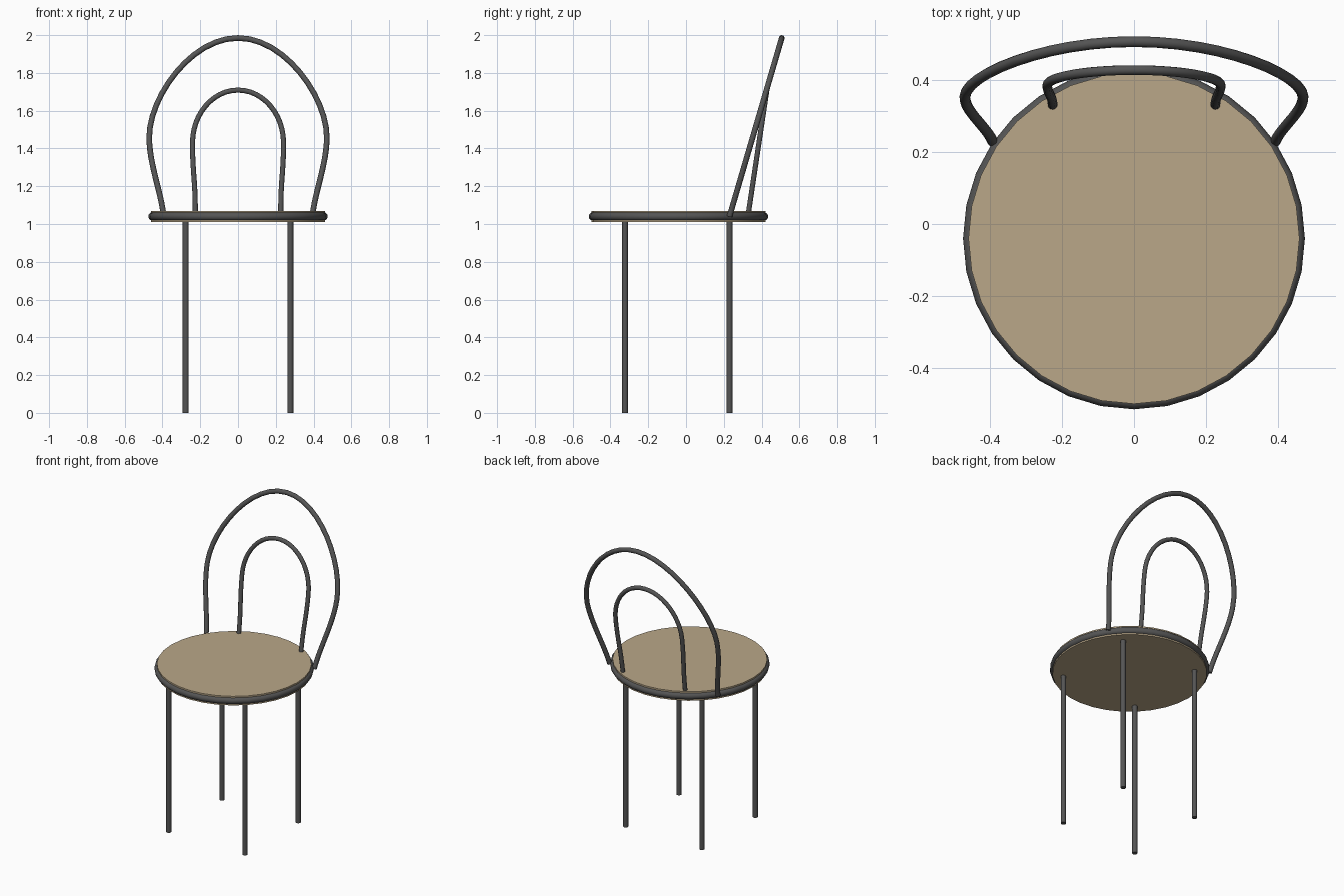
import bpy, math
from mathutils import Vector

if "Cube" in bpy.data.objects:
    bpy.data.objects.remove(bpy.data.objects["Cube"])

CENTRE_Y = -0.04


def material(name, colour):
    m = bpy.data.materials.new(name)
    m.diffuse_color = colour
    m.use_nodes = True
    m.node_tree.nodes["Principled BSDF"].inputs["Base Color"].default_value = m.diffuse_color
    return m


metal = material("dark_metal", (0.09, 0.09, 0.09, 1))
wood = material("tan_wood", (0.49, 0.39, 0.25, 1))


def finish(name, mat, smooth=True):
    ob = bpy.context.object
    ob.name = name
    ob.data.materials.append(mat)
    if smooth:
        bpy.ops.object.shade_smooth_by_angle(angle=math.radians(40))
    return ob


# Seat disc and the metal rim around it
bpy.ops.mesh.primitive_cylinder_add(vertices=32, radius=0.46, depth=0.06,
                                    location=(0, CENTRE_Y, 1.04))
finish("seat", wood)
bpy.ops.mesh.primitive_torus_add(major_segments=32, minor_segments=12, major_radius=0.453,
                                 minor_radius=0.022, location=(0, CENTRE_Y, 1.04))
finish("seat_rim", metal)

# Four straight legs
for y, row in ((-0.323, "front"), (0.23, "back")):
    for x, side in ((-0.277, "left"), (0.277, "right")):
        bpy.ops.mesh.primitive_cylinder_add(vertices=16, radius=0.0155, depth=1.02,
                                            location=(x, y, 0.51))
        finish(f"{row}_{side}_leg", metal)


def hoop(name, half, y_at, radius):
    """Bent tube; half lists (handle in, point, handle out) in x, z from right foot to top."""
    left = [tuple((-x, z) for x, z in reversed(knot)) for knot in reversed(half[:-1])]
    curve = bpy.data.curves.new(name, 'CURVE')
    curve.dimensions = '3D'
    curve.bevel_depth = radius
    curve.bevel_resolution = 4
    curve.use_fill_caps = True
    curve.resolution_u = 12
    spline = curve.splines.new('BEZIER')
    knots = half + left
    spline.bezier_points.add(len(knots) - 1)
    for p, knot in zip(spline.bezier_points, knots):
        p.handle_left_type = p.handle_right_type = 'FREE'
        p.handle_left, p.co, p.handle_right = [Vector((x, y_at(z), z)) for x, z in knot]
    ob = bpy.data.objects.new(name, curve)
    bpy.context.collection.objects.link(ob)
    bpy.ops.object.select_all(action='DESELECT')
    ob.select_set(True)
    bpy.context.view_layer.objects.active = ob
    bpy.ops.object.convert(target='MESH')
    finish(name, metal)


# Backrest hoops, each lying in a plane that leans back
hoop("outer_back_hoop",
     [((0.385, 0.95), (0.393, 1.04), (0.41, 1.18)),
      ((0.470, 1.32), (0.470, 1.46), (0.470, 1.67)),
      ((0.25, 1.985), (0, 1.985), (-0.25, 1.985))],
     lambda z: 0.23 + (z - 1.04) * 0.293, 0.015)
hoop("inner_back_hoop",
     [((0.226, 0.95), (0.226, 1.05), (0.226, 1.24)),
      ((0.241, 1.27), (0.241, 1.43), (0.241, 1.58)),
      ((0.135, 1.709), (0, 1.709), (-0.135, 1.709))],
     lambda z: 0.329 + (z - 1.05) * 0.150, 0.0135)
